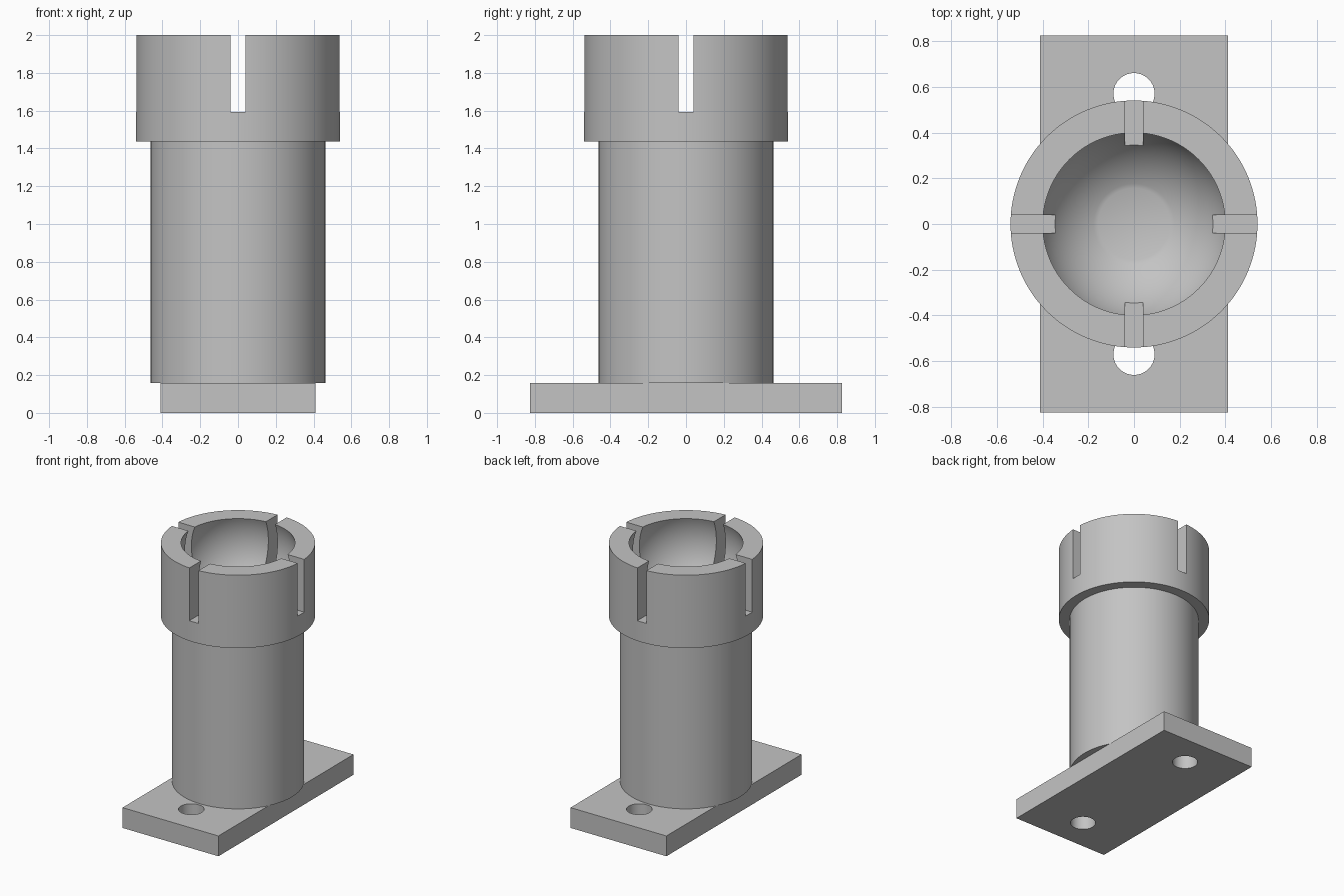
import bpy, bmesh, math
from mathutils import Matrix

cube = bpy.data.objects.get("Cube")
if cube:
    bpy.data.objects.remove(cube, do_unlink=True)

SEGMENTS = 128
BASE_TOP, COLLAR_BOTTOM, SLOT_FLOOR, TOP = 0.157, 1.436, 1.592, 2.0
COLUMN_R, COLLAR_R = 0.462, 0.54
BALL_Z, BALL_R, CUP_FLOOR_R = 1.845, 0.428, 0.157

grey = bpy.data.materials.new("plain_grey")
grey.use_nodes = True
colour = (0.55, 0.55, 0.55, 1)
grey.diffuse_color = colour
grey.node_tree.nodes["Principled BSDF"].inputs["Base Color"].default_value = colour


def make_object(name, bm):
    bmesh.ops.recalc_face_normals(bm, faces=bm.faces)
    mesh = bpy.data.meshes.new(name)
    bm.to_mesh(mesh)
    bm.free()
    mesh.materials.append(grey)
    obj = bpy.data.objects.new(name, mesh)
    bpy.context.collection.objects.link(obj)
    return obj


def add_box(bm, size, centre):
    bmesh.ops.create_cube(bm, size=1, matrix=Matrix.Translation(centre) @ Matrix.Diagonal((*size, 1)))


def box(name, size, centre):
    bm = bmesh.new()
    add_box(bm, size, centre)
    return make_object(name, bm)


def lathe(name, profile):
    bm = bmesh.new()
    verts = [bm.verts.new((r, 0, z)) for r, z in profile]
    edges = [bm.edges.new(pair) for pair in zip(verts, verts[1:])]
    bmesh.ops.spin(bm, geom=verts + edges, cent=(0, 0, 0), axis=(0, 0, 1),
                   angle=math.tau, steps=SEGMENTS, use_merge=True)
    bmesh.ops.remove_doubles(bm, verts=bm.verts, dist=1e-5)
    return make_object(name, bm)


def select_only(obj):
    bpy.ops.object.select_all(action='DESELECT')
    obj.select_set(True)
    bpy.context.view_layer.objects.active = obj


def cut(obj, cutter):
    cutter.hide_render = True
    mod = obj.modifiers.new("cut", 'BOOLEAN')
    mod.operation, mod.solver, mod.object = 'DIFFERENCE', 'EXACT', cutter
    select_only(obj)
    bpy.ops.object.modifier_apply(modifier=mod.name)
    bpy.data.objects.remove(cutter, do_unlink=True)


# Base plate with two screw holes
base = box("base_plate", (0.82, 1.65, BASE_TOP), (0, 0, BASE_TOP / 2))
for y in (-0.57, 0.57):
    bm = bmesh.new()
    bmesh.ops.create_cone(bm, cap_ends=True, segments=64, radius1=0.09, radius2=0.09,
                          depth=1, matrix=Matrix.Translation((0, y, 0)))
    cut(base, make_object("screw_hole_cutter", bm))

# Column, collar and ball cup turned as one solid
profile = [(0, BASE_TOP), (COLUMN_R, BASE_TOP), (COLUMN_R, COLLAR_BOTTOM),
           (COLLAR_R, COLLAR_BOTTOM), (COLLAR_R, TOP)]
rim = math.asin((TOP - BALL_Z) / BALL_R)
floor = -math.acos(CUP_FLOOR_R / BALL_R)
STEPS = 32
for i in range(STEPS + 1):
    a = rim + (floor - rim) * i / STEPS
    profile.append((BALL_R * math.cos(a), BALL_Z + BALL_R * math.sin(a)))
profile.append((0, profile[-1][1]))
socket = lathe("column_and_socket", profile)

# Four slots through the collar wall
for size in ((2, 0.078, 1), (0.078, 2, 1)):
    cut(socket, box("slot_cutter", size, (0, 0, SLOT_FLOOR + 0.5)))

for obj in (base, socket):
    select_only(obj)
    bpy.ops.object.shade_smooth_by_angle(angle=math.radians(30))
